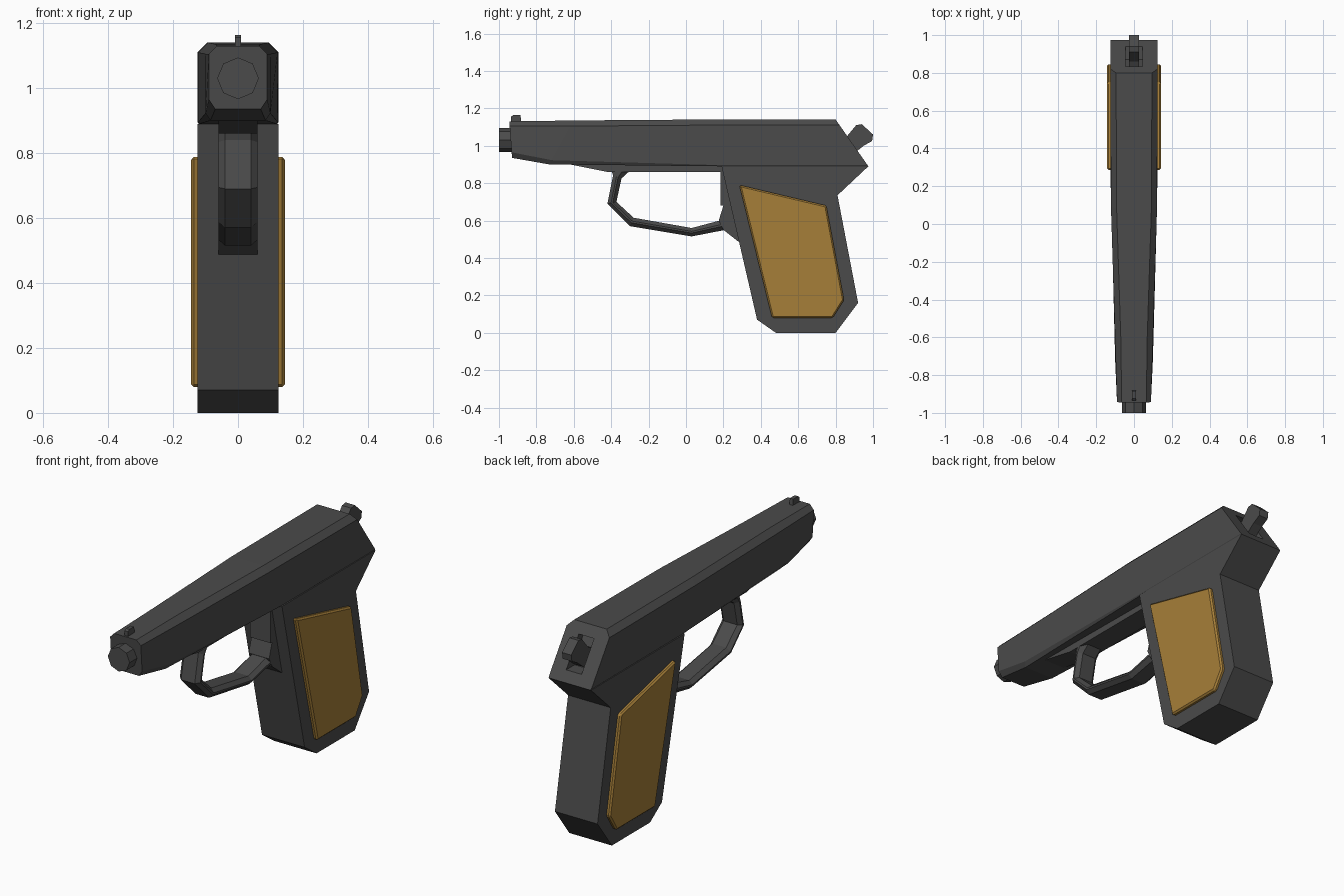
import bpy, bmesh, math

if "Cube" in bpy.data.objects:
    bpy.data.objects.remove(bpy.data.objects["Cube"])


def material(name, color):
    m = bpy.data.materials.new(name)
    m.diffuse_color = color
    m.use_nodes = True
    m.node_tree.nodes["Principled BSDF"].inputs["Base Color"].default_value = m.diffuse_color
    return m


dark = material("dark_metal", (0.07, 0.07, 0.07, 1))
brown = material("grip_brown", (0.38, 0.21, 0.04, 1))


def finish(name, bm, bevel=0.0, mat=dark):
    bmesh.ops.recalc_face_normals(bm, faces=bm.faces[:])
    if bevel:
        bmesh.ops.bevel(bm, geom=bm.edges[:], offset=bevel, segments=1,
                        profile=0.5, affect='EDGES')
    me = bpy.data.meshes.new(name)
    bm.to_mesh(me)
    bm.free()
    me.materials.append(mat)
    ob = bpy.data.objects.new(name, me)
    bpy.context.collection.objects.link(ob)
    return ob


def loft(name, sections):
    """Skin closed sections (lists of xyz) in order, with end caps."""
    bm = bmesh.new()
    rings = [[bm.verts.new(p) for p in s] for s in sections]
    n = len(rings[0])
    for a, b in zip(rings, rings[1:]):
        for i in range(n):
            j = (i + 1) % n
            bm.faces.new((a[i], a[j], b[j], b[i]))
    bm.faces.new(rings[0])
    bm.faces.new(rings[-1])
    return finish(name, bm)


def prism(name, profile, x0, x1, bevel=0.0, mat=dark):
    """Extrude a side-view (y, z) profile between x0 and x1."""
    bm = bmesh.new()
    f = bm.faces.new([bm.verts.new((x0, y, z)) for y, z in profile])
    r = bmesh.ops.extrude_face_region(bm, geom=[f])
    vs = [v for v in r['geom'] if isinstance(v, bmesh.types.BMVert)]
    bmesh.ops.translate(bm, verts=vs, vec=(x1 - x0, 0, 0))
    return finish(name, bm, bevel, mat)


# Slide: chamfered sections, raked in y
def slide_section(y_top, y_bot, w, z0, z1, c, cb):
    half = [(w - cb, z0), (w, z0 + cb * 1.5), (w, z1 - c), (w - c, z1)]
    pts = half + [(-x, z) for x, z in reversed(half)]
    return [(x, y_bot + (y_top - y_bot) * (z - z0) / (z1 - z0), z) for x, z in pts]


slide = loft("slide", [slide_section(*s) for s in (
    (-0.945, -0.93, 0.09, 0.935, 1.13, 0.025, 0.02),
    (-0.60, -0.73, 0.10, 0.90, 1.135, 0.03, 0.015),
    (0.08, 0.19, 0.122, 0.89, 1.14, 0.03, 0.004),
    (0.80, 0.975, 0.125, 0.89, 1.14, 0.03, 0.004))])

# Notch in the rear of the slide for the hammer
notch = prism("hammer_notch_cutter", [(0.79, 1.09), (0.87, 0.94), (1.05, 0.94), (1.05, 1.09)],
              -0.045, 0.045)
notch.hide_render = True
notch.hide_viewport = True
cut = slide.modifiers.new("notch", 'BOOLEAN')
cut.object = notch
cut.solver = 'EXACT'

# Grip frame
prism("grip_frame", [(0.19, 0.89), (0.975, 0.89), (0.81, 0.735), (0.92, 0.16), (0.80, 0),
                     (0.48, 0), (0.38, 0.07)], -0.125, 0.125)

# Grip panels
panel = [(0.285, 0.79), (0.75, 0.68), (0.845, 0.175), (0.785, 0.08), (0.46, 0.08)]
for side, name in ((1, "right_grip_panel"), (-1, "left_grip_panel")):
    prism(name, panel, 0.105 * side, 0.144 * side, 0.008, brown)

# Frame rail under the slide
prism("frame_rail", [(-0.62, 0.90), (-0.42, 0.86), (0.22, 0.86), (0.22, 0.91), (-0.60, 0.91)],
      -0.06, 0.06)


# Trigger guard: chamfered strip along outer and inner paths
def guard_section(o, i):
    def at(x, t):
        return (x, o[0] + (i[0] - o[0]) * t, o[1] + (i[1] - o[1]) * t)
    return [at(0.04, 0), at(0.06, 0.4), at(0.06, 0.6), at(0.04, 1),
            at(-0.04, 1), at(-0.06, 0.6), at(-0.06, 0.4), at(-0.04, 0)]


loft("trigger_guard", [guard_section(o, i) for o, i in (
    ((-0.40, 0.875), (-0.29, 0.875)),
    ((-0.39, 0.84), (-0.345, 0.825)),
    ((-0.42, 0.69), (-0.372, 0.70)),
    ((-0.30, 0.57), (-0.28, 0.615)),
    ((0.03, 0.515), (0.03, 0.56)),
    ((0.21, 0.55), (0.18, 0.60)))])
prism("guard_mount", [(0.175, 0.60), (0.20, 0.68), (0.185, 0.68), (0.185, 0.87), (0.25, 0.87),
                      (0.32, 0.49), (0.28, 0.487), (0.20, 0.55)], -0.06, 0.06)

# Barrel
bpy.ops.mesh.primitive_cylinder_add(vertices=8, radius=0.064, depth=0.3,
                                    location=(0, -0.85, 1.03),
                                    rotation=(math.pi / 2, 0, 0))
barrel = bpy.context.object
barrel.name = "barrel"
barrel.data.materials.append(dark)

# Front sight and hammer
prism("front_sight", [(-0.935, 1.12), (-0.935, 1.155), (-0.925, 1.163), (-0.885, 1.163),
                      (-0.88, 1.12)], -0.01, 0.01)
prism("hammer", [(0.80, 1.02), (0.86, 1.05), (0.91, 1.11), (0.94, 1.115), (1.0, 1.06),
                 (0.995, 1.025), (0.95, 1.0), (0.90, 0.96), (0.82, 0.93)],
      -0.027, 0.027)
